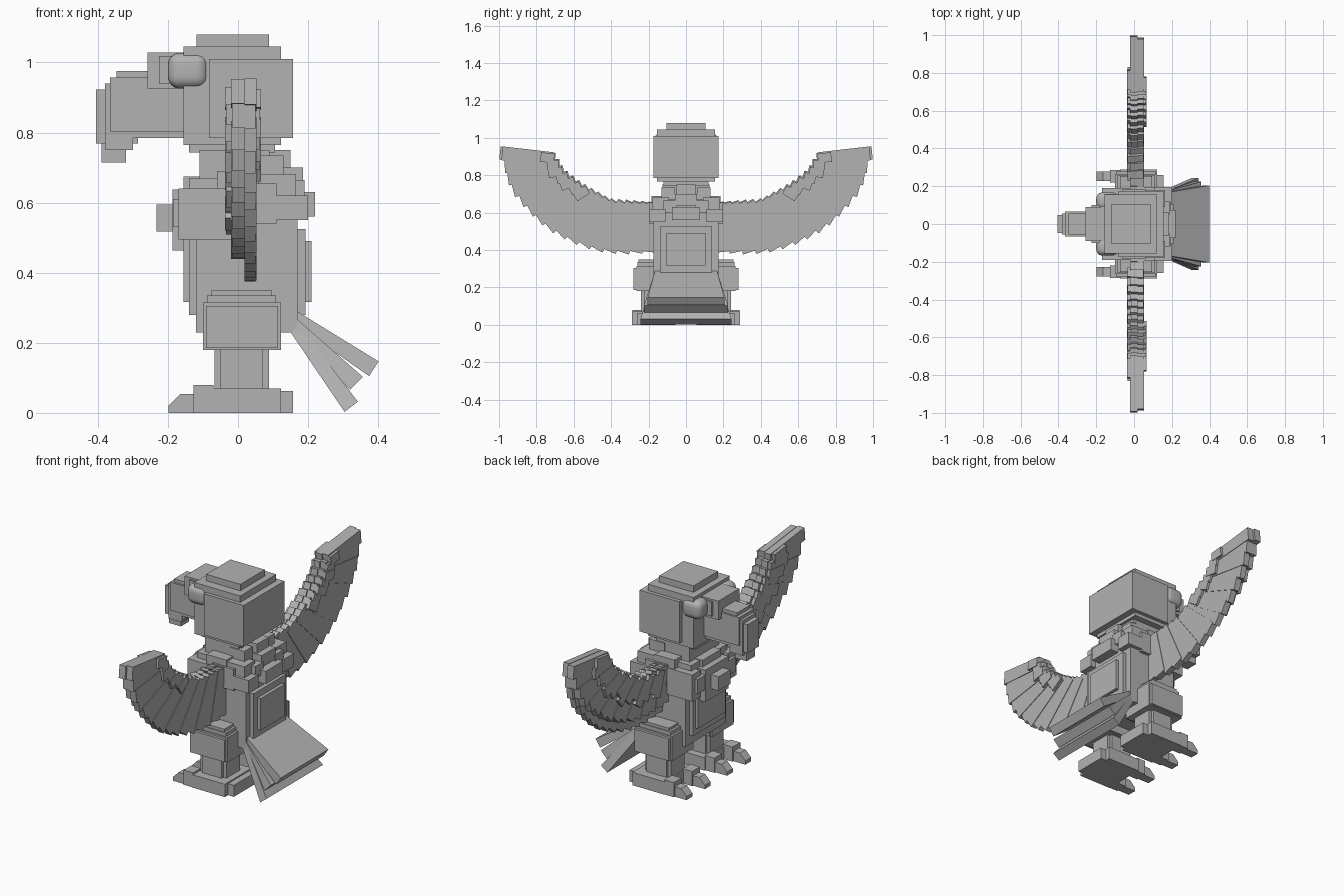
import bpy
import bmesh
from mathutils import Vector

if "Cube" in bpy.data.objects:
    bpy.data.objects.remove(bpy.data.objects["Cube"])

GREY = (0.45, 0.45, 0.45, 1)
mat = bpy.data.materials.new("plain grey")
mat.use_nodes = True
mat.diffuse_color = GREY
mat.node_tree.nodes["Principled BSDF"].inputs["Base Color"].default_value = GREY


def hexa(lower, upper):
    """Closed solid between two matching four-point loops."""
    quads = [(0, 1, 2, 3), (7, 6, 5, 4)]
    quads += [(i, i + 4, (i + 1) % 4 + 4, (i + 1) % 4) for i in range(4)]
    return list(lower) + list(upper), quads


def box(x0, x1, y0, y1, z0, z1):
    ring = [(x0, y0), (x1, y0), (x1, y1), (x0, y1)]
    return hexa([(x, y, z0) for x, y in ring], [(x, y, z1) for x, y in ring])


def wide(x0, x1, half, z0, z1):
    return box(x0, x1, -half, half, z0, z1)


def make(name, solids, paired=False):
    """One object from several solids, optionally mirrored across y."""
    bm = bmesh.new()
    for points, quads in solids:
        verts = [bm.verts.new(p) for p in points]
        for q in quads:
            bm.faces.new([verts[i] for i in q])
    bmesh.ops.recalc_face_normals(bm, faces=bm.faces)
    mesh = bpy.data.meshes.new(name)
    bm.to_mesh(mesh)
    bm.free()
    mesh.materials.append(mat)
    ob = bpy.data.objects.new(name, mesh)
    bpy.context.collection.objects.link(ob)
    if paired:
        mirror = ob.modifiers.new("mirror", 'MIRROR')
        mirror.use_axis = (False, True, False)
        mirror.use_clip = False
        mirror.use_mirror_merge = False
    return ob


# Head, neck and beak
make("head", [wide(-.083, .157, .175, .785, 1.01),
              wide(-.155, .122, .155, .765, 1.045),
              wide(-.119, .088, .105, .78, 1.08)])
make("neck", [wide(-.14, .105, .12, .743, .78),
              wide(-.11, .09, .125, .55, .75)])
make("beak", [wide(-.365, -.1, .065, .803, .957),
              wide(-.347, -.1, .055, .785, .975),
              wide(-.38, -.3, .055, .75, .94),
              wide(-.405, -.285, .048, .768, .923)])
make("beak_hook", [wide(-.39, -.32, .035, .715, .78)])
make("brow", [wide(-.258, -.083, .09, .925, 1.028),
              wide(-.225, -.15, .1, .94, 1.018)])

# Rounded eyes
eyes = make("eyes", [box(-.2, -.083, .075, .168, .925, 1.028)], True)
bevel = eyes.modifiers.new("rounding", 'BEVEL')
bevel.width = .035
bevel.segments = 6
for poly in eyes.data.polygons:
    poly.use_smooth = True

# Body with stepped chest and back
make("body", [wide(-.12, .17, .175, .23, .6)])
make("back_plates", [wide(.15, .192, .14, .28, .525),
                     wide(.15, .21, .105, .317, .49)])
make("chest_plates", [wide(-.14, -.1, .14, .28, .525),
                      wide(-.155, -.1, .12, .317, .5)])

# Ruff of blocky feathers round the neck
make("ruff_middle", [wide(-.232, -.1, .05, .517, .594),
                     wide(-.187, -.08, .1, .463, .637),
                     wide(-.155, -.08, .08, .6, .674),
                     wide(.1, .22, .075, .56, .63),
                     wide(.1, .185, .06, .637, .7),
                     wide(.07, .15, .05, .69, .75)])
make("ruff_sides", [box(-.185, -.07, .085, .165, .53, .61),
                    box(-.17, -.02, .12, .19, .495, .64),
                    box(-.14, -.05, .06, .155, .6, .67),
                    box(-.06, .06, .1, .185, .61, .69),
                    box(-.02, .11, .14, .195, .54, .655),
                    box(.05, .165, .09, .18, .6, .68),
                    box(.09, .2, .11, .195, .55, .62),
                    box(.11, .19, .05, .12, .6, .665),
                    box(.04, .13, .06, .13, .67, .735)], True)

# Legs and feet
make("thighs", [box(-.1, .122, .08, .265, .18, .315),
                box(-.092, .114, .07, .28, .185, .305),
                box(-.075, .096, .095, .255, .18, .35),
                box(-.088, .109, .088, .26, .18, .335)], True)
make("shins", [box(-.067, .088, .11, .225, .05, .19),
               box(-.05, .07, .095, .24, .05, .19)], True)
make("feet", [box(-.075, .122, .055, .288, 0, .07),
              box(-.06, .157, .08, .26, 0, .063)], True)
toes = []
for y0 in (.07, .228):
    y1 = y0 + .05
    toes.append(box(-.127, -.07, y0 - .008, y1 + .008, 0, .08))
    side = [(-.198, 0), (-.12, 0), (-.12, .054), (-.165, .054)]
    toes.append(hexa([(x, y0, z) for x, z in side],
                     [(x, y1, z) for x, z in side]))
    # blunt claw tip
    side = [(-.198, 0), (-.15, 0), (-.165, .054), (-.198, .02)]
    toes.append(hexa([(x, y0, z) for x, z in side],
                     [(x, y1, z) for x, z in side]))
make("toes", toes, True)


# Tail of three flared slabs
def slab(root_top, root_low, tip_top, tip_low, half_root, half_tip):
    def ring(p, q, h):
        return [(p[0], -h, p[1]), (p[0], h, p[1]),
                (q[0], h, q[1]), (q[0], -h, q[1])]
    return hexa(ring(root_top, root_low, half_root),
                ring(tip_top, tip_low, half_tip))


make("tail", [slab((.165, .292), (.15, .262), (.401, .147), (.374, .105), .165, .205),
              slab((.16, .275), (.14, .25), (.356, .103), (.32, .066), .17, .225),
              slab((.165, .262), (.14, .245), (.342, .032), (.304, .003), .17, .243)])

# Wings: feathers fanned between an arm line and a tip line
ARM = [Vector(p) for p in [(.17, .65), (.39, .655), (.55, .735), (.65, .805), (.705, .89)]]
TIPS = [Vector(p) for p in [(.2, .39), (.37, .385), (.5, .405), (.61, .445), (.72, .5),
                            (.785, .55), (.87, .635), (.94, .725), (.97, .8), (.995, .918)]]


def along(path, t):
    """Point at fraction t of a polyline's length."""
    left = t * sum((b - a).length for a, b in zip(path, path[1:]))
    for a, b in zip(path, path[1:]):
        step = (b - a).length
        if left <= step:
            return a.lerp(b, left / step)
        left -= step
    return path[-1]


def feather(t, start, end, x0, x1, half_root, half_tip):
    arm, tip = along(ARM, t), along(TIPS, t)
    a, b = arm.lerp(tip, start), arm.lerp(tip, end)
    d = (b - a).normalized()
    n = Vector((-d.y, d.x))
    ring = [a - n * half_root, a + n * half_root, b + n * half_tip, b - n * half_tip]
    return hexa([(x0, p.x, p.y) for p in ring], [(x1, p.x, p.y) for p in ring])


COUNT = 16
long_row, short_row, coverts, rear_coverts = [], [], [], []
for i in range(COUNT):
    t = i / (COUNT - 1)
    shift = .003 * (i % 2)
    long_row.append(feather(t, 0, 1 - .04 * t, .018, .05 + shift, .032, .037))
    short_row.append(feather(t, -.02, .76 + .24 * t ** 3, -.017 - shift, .018, .03, .035))
    if i > 1:
        coverts.append(feather(t, .03 * (i % 2), .38 + .06 * (i % 3),
                               -.034 - shift, -.015, .026, .03))
    if i > 8:
        rear_coverts.append(feather(t, 0, .2 + .05 * (i % 2), .05, .063 + shift, .024, .026))
make("wing_long_feathers", long_row, True)
make("wing_short_feathers", short_row, True)
make("wing_front_coverts", coverts, True)
make("wing_rear_coverts", rear_coverts, True)
